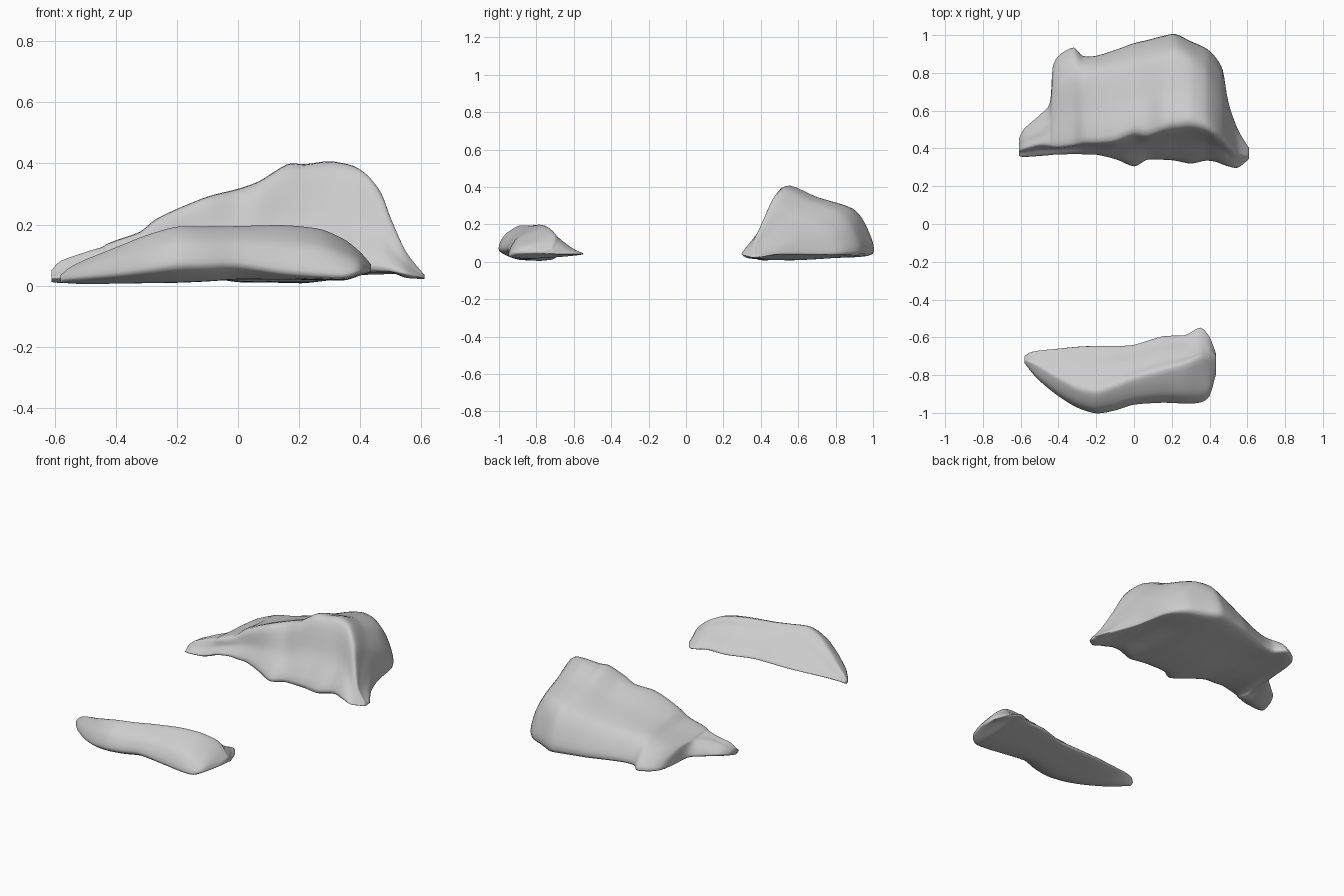
import bpy, bmesh
from mathutils import Vector


def spline(pts, closed, steps, tension=0.4):
    """Smooth curve passing through every control point."""
    n, out = len(pts), []
    at = lambda i: pts[i % n] if closed else pts[max(0, min(n - 1, i))]
    for i in range(n if closed else n - 1):
        a, b = at(i), at(i + 1)
        ta, tb = (b - at(i - 1)) * tension, (at(i + 2) - a) * tension
        for k in range(steps):
            t = k / steps
            out.append(a * (2*t**3 - 3*t*t + 1) + ta * (t**3 - 2*t*t + t)
                       + b * (3*t*t - 2*t**3) + tb * (t**3 - t*t))
    if not closed:
        out.append(pts[-1].copy())
    return out


def lookup(table, x):
    """Linear interpolation in a short (x, value) table."""
    for (x0, v0), (x1, v1) in zip(table, table[1:]):
        if x <= x1:
            return v0 + (v1 - v0) * max(0, x - x0) / (x1 - x0)
    return table[-1][1]


def section(row, front_rim, back_rim, front_mid, back_mid, under):
    """Closed cross-section: front rim, ridge, shoulder, back rim, underside."""
    x, yf, yr, zr, ys, zs, yb = row
    zf, zb = min(lookup(front_rim, x), zr * .7), min(back_rim, zs * .7)
    u = lookup(under, x)
    mix = lambda a, b, t: a + (b - a) * t
    yz = [(yf, zf),
          (mix(yf, yr, front_mid[0]), mix(zf, zr, front_mid[1])),
          (yr, zr),
          (mix(yr, ys, .5), mix(zr, zs, .5)),
          (ys, zs),
          (mix(ys, yb, back_mid[0]), mix(zs, zb, back_mid[1])),
          (yb, zb),
          (mix(yf, yb, .68), mix(u, zb, .35)),
          (mix(yf, yb, .3), u)]
    return spline([Vector((x, y, z)) for y, z in yz], True, 5)


def rock(name, rows, *style):
    rings = [section(r, *style) for r in rows]
    # smooth each lengthwise strand through the sections
    strands = [spline(list(s), False, 4) for s in zip(*rings)]
    bm = bmesh.new()
    grid = [[bm.verts.new(p) for p in s] for s in strands]
    n = len(grid)
    for i in range(n):
        a, b = grid[i], grid[(i + 1) % n]
        for j in range(len(a) - 1):
            bm.faces.new((a[j], a[j + 1], b[j + 1], b[j]))
    for end in (0, -1):
        bm.faces.new([s[end] for s in grid])
    bmesh.ops.recalc_face_normals(bm, faces=bm.faces)
    for f in bm.faces:
        f.smooth = True
    mesh = bpy.data.meshes.new(name)
    bm.to_mesh(mesh)
    bm.free()
    ob = bpy.data.objects.new(name, mesh)
    bpy.context.collection.objects.link(ob)
    return ob


# Columns: x, front y, ridge y, ridge z, shoulder y, shoulder z, back y
large = [
    (-.61, .36, .39, .05, .43, .05, .45),
    (-.58, .355, .40, .08, .46, .075, .505),
    (-.50, .36, .42, .108, .50, .105, .575),
    (-.445, .365, .42, .125, .56, .115, .64),
    (-.43, .37, .42, .135, .68, .12, .83),
    (-.39, .372, .42, .15, .74, .14, .895),
    (-.32, .375, .43, .175, .77, .165, .93),
    (-.27, .372, .44, .215, .77, .185, .885),
    (-.20, .37, .44, .25, .79, .19, .885),
    (-.10, .345, .45, .29, .81, .21, .915),
    (0, .305, .49, .315, .84, .23, .95),
    (.07, .34, .48, .34, .86, .25, .967),
    (.16, .34, .51, .395, .88, .275, .99),
    (.22, .335, .52, .395, .89, .285, .998),
    (.30, .32, .53, .405, .87, .285, .96),
    (.38, .335, .51, .39, .82, .265, .925),
    (.43, .33, .48, .355, .76, .23, .88),
    (.47, .315, .455, .30, .68, .20, .81),
    (.50, .305, .42, .22, .55, .16, .64),
    (.55, .298, .37, .11, .42, .09, .50),
    (.61, .345, .36, .035, .37, .035, .40),
]
small = [
    (-.58, -.735, -.72, .035, -.71, .03, -.70),
    (-.55, -.775, -.735, .06, -.71, .05, -.68),
    (-.50, -.83, -.76, .085, -.71, .065, -.67),
    (-.40, -.91, -.82, .125, -.73, .085, -.66),
    (-.30, -.97, -.87, .165, -.75, .11, -.65),
    (-.20, -1.0, -.89, .193, -.76, .125, -.645),
    (-.10, -.985, -.86, .193, -.74, .125, -.645),
    (0, -.955, -.82, .195, -.72, .12, -.64),
    (.15, -.945, -.78, .198, -.68, .12, -.595),
    (.27, -.95, -.75, .185, -.66, .11, -.59),
    (.35, -.945, -.72, .15, -.63, .085, -.55),
    (.40, -.91, -.72, .11, -.66, .08, -.60),
    (.435, -.79, -.72, .07, -.71, .065, -.69),
]

# Large rear boulder and small low front boulder
rock("large_rock", large,
     [(-.61, .025), (-.5, .03), (-.35, .07), (-.2, .065), (-.02, .03), (.3, .035),
      (.42, .055), (.5, .05), (.61, .025)],
     .042, (.55, .47), (.7, .4),
     [(-.61, .012), (-.52, .003), (-.35, .045), (-.2, .045), (-.02, .012), (.25, .008),
      (.42, .045), (.5, .045), (.56, .022)])
rock("small_rock", small,
     [(-.58, .02), (-.4, .035), (-.2, .06), (0, .065), (.2, .035), (.35, .03), (.43, .055)],
     .04, (.25, .6), (.5, .5),
     [(-.58, .01), (-.5, .005), (-.15, .012), (0, .022), (.35, .018), (.435, .045)])
